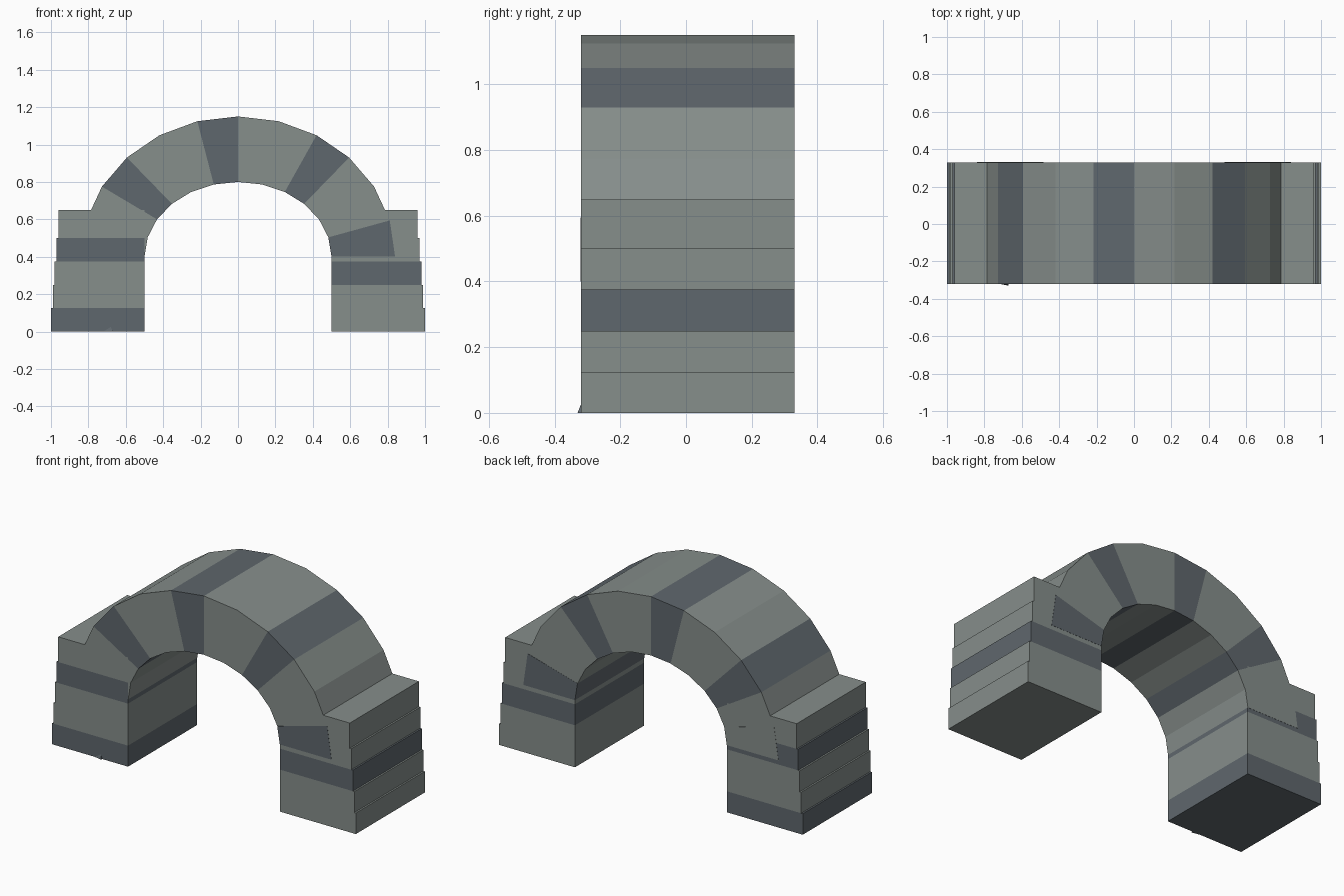
import bpy
import bmesh
import math

if "Cube" in bpy.data.objects:
    bpy.data.objects.remove(bpy.data.objects["Cube"])

Y_FRONT, Y_BACK = -0.32, 0.33


def srgb(r, g, b):
    def lin(c):
        c /= 255
        return c / 12.92 if c <= 0.04045 else ((c + 0.055) / 1.055) ** 2.4
    return (lin(r), lin(g), lin(b), 1.0)


def material(name, colour):
    m = bpy.data.materials.new(name)
    m.diffuse_color = colour
    m.use_nodes = True
    m.node_tree.nodes["Principled BSDF"].inputs["Base Color"].default_value = m.diffuse_color
    return m


light = material("light_stone", srgb(134, 142, 139))
dark = material("dark_stone", srgb(95, 103, 109))


def extrude(name, profile, mat, y0=Y_FRONT, y1=Y_BACK):
    """Extrude an x-z outline along y."""
    bm = bmesh.new()
    face = bm.faces.new([bm.verts.new((x, y0, z)) for x, z in profile])
    ext = bmesh.ops.extrude_face_region(bm, geom=[face])
    verts = [v for v in ext["geom"] if isinstance(v, bmesh.types.BMVert)]
    bmesh.ops.translate(bm, verts=verts, vec=(0, y1 - y0, 0))
    bmesh.ops.recalc_face_normals(bm, faces=bm.faces)
    mesh = bpy.data.meshes.new(name)
    bm.to_mesh(mesh)
    bm.free()
    mesh.materials.append(mat)
    obj = bpy.data.objects.new(name, mesh)
    bpy.context.collection.objects.link(obj)
    return obj


# Stepped piers: courses narrow slightly towards the top
heights = [0, 0.125, 0.25, 0.375, 0.5, 0.65]
widths = [1.0, 0.99, 0.98, 0.97, 0.96]
for side, label, dark_courses in ((-1, "left", (0, 3)), (1, "right", (2,))):
    for i, w in enumerate(widths):
        z0, z1 = heights[i], heights[i + 1]
        extrude(f"{label}_pier_course_{i + 1}",
                [(side * 0.5, z0), (side * w, z0), (side * w, z1), (side * 0.5, z1)],
                dark if i in dark_courses else light)


# Arch ring of twelve wedge stones, every third one dark
def ring_point(rx, rz, i):
    a = math.pi * (1 - i / 12)
    return (rx * math.cos(a), 0.4 + rz * math.sin(a))


for i in range(12):
    outline = [ring_point(0.5, 0.4, i), ring_point(0.84, 0.75, i),
               ring_point(0.84, 0.75, i + 1), ring_point(0.5, 0.4, i + 1)]
    # End stones sit a hair off the pier faces they overlap
    front = {0: 0.001, 11: -0.001}.get(i, 0)
    back = 0.001 if i in (0, 11) else 0
    extrude(f"arch_stone_{i + 1}", outline, dark if i % 3 == 2 else light,
            Y_FRONT + front, Y_BACK + back)

# Small stone chip at the foot of the left pier
mesh = bpy.data.meshes.new("stone_chip")
mesh.from_pydata([(-0.72, -0.32, 0), (-0.67, -0.33, 0), (-0.67, -0.32, 0), (-0.68, -0.32, 0.025)],
                 [], [(0, 2, 1), (0, 1, 3), (1, 2, 3), (0, 3, 2)])
mesh.materials.append(dark)
bpy.context.collection.objects.link(bpy.data.objects.new("stone_chip", mesh))
